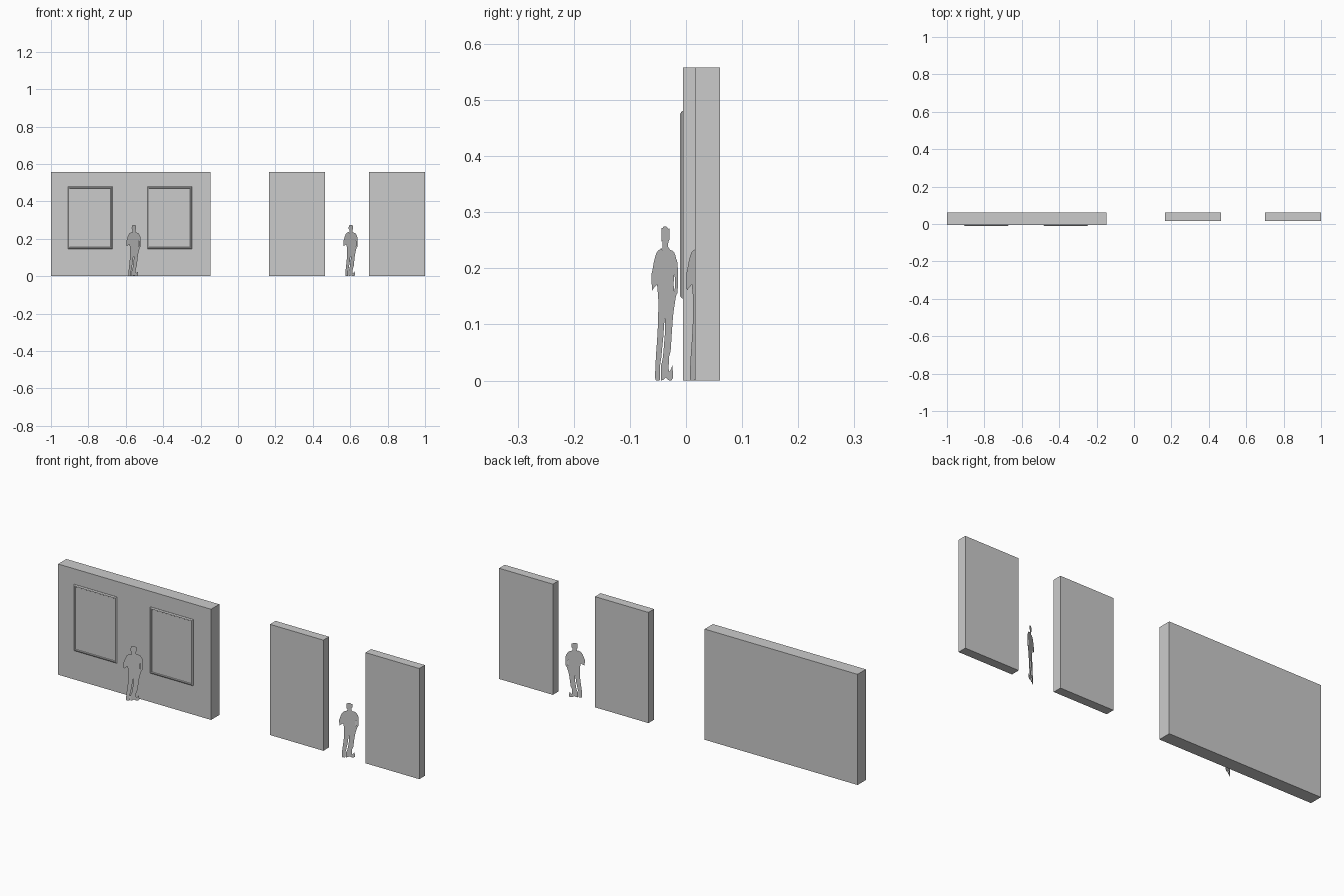
import bpy, bmesh
from mathutils import Matrix, Vector

if "Cube" in bpy.data.objects:
    bpy.data.objects.remove(bpy.data.objects["Cube"])

WALL_FRONT = -0.005
WALL_BACK = 0.061


def link(name, mesh):
    ob = bpy.data.objects.new(name, mesh)
    bpy.context.collection.objects.link(ob)
    return ob


def box(name, x0, x1, y0, y1, z0, z1):
    bm = bmesh.new()
    size = Matrix.Diagonal((x1 - x0, y1 - y0, z1 - z0, 1))
    centre = Matrix.Translation(((x0 + x1) / 2, (y0 + y1) / 2, (z0 + z1) / 2))
    bmesh.ops.create_cube(bm, size=1, matrix=centre @ size)
    me = bpy.data.meshes.new(name)
    bm.to_mesh(me)
    bm.free()
    return link(name, me)


def picture(name, x0, x1, z0, z1):
    """Framed picture: nested rectangles bridged from the wall to the canvas."""
    bm = bmesh.new()
    rings = []
    for inset, y in ((0, WALL_FRONT), (0.0, -0.007), (0.005, -0.011),
                     (0.008, -0.011), (0.010, -0.008)):
        a, b, c, d = x0 + inset, x1 - inset, z0 + inset, z1 - inset
        rings.append([bm.verts.new((x, y, z))
                      for x, z in ((a, c), (b, c), (b, d), (a, d))])
    for r, s in zip(rings, rings[1:]):
        for i in range(4):
            j = (i + 1) % 4
            bm.faces.new((r[i], r[j], s[j], s[i]))
    bm.faces.new(rings[-1])
    bmesh.ops.recalc_face_normals(bm, faces=bm.faces)
    me = bpy.data.meshes.new(name)
    bm.to_mesh(me)
    bm.free()
    return link(name, me)


# Standing person outline: (distance across, height), in hundredths of 0.18
BODY = [(14, 154), (17, 151.5), (18.4, 146), (18, 140), (17, 136), (17.6, 132.5),
        (23, 128), (25, 122), (26.6, 113), (26.8, 103), (26.6, 92), (25, 85),
        (23.8, 78), (22, 65), (20.5, 45), (19.5, 30), (17.5, 14), (18, 9),
        (22, 6), (21.5, 2), (17, 0.8), (14.5, 3), (11, 0.6), (9.6, 5),
        (11.5, 22), (13, 38), (14, 59), (12, 42), (10, 22), (8.8, 10),
        (9, 2), (6.5, 0.3), (4, 2), (4.4, 18), (6, 42), (7, 65), (7, 84),
        (3, 93), (0.3, 101), (1.4, 111), (3, 120), (5.5, 128),
        (10, 132.5), (11.4, 136), (10.2, 141), (10.2, 148), (11.5, 152.5)]
ARM_GAP = [(22.8, 104), (23.8, 99), (23.6, 92), (22.6, 94)]


def person(name, start, end):
    """Flat cut-out figure standing upright between two floor points."""
    curve = bpy.data.curves.new(name, 'CURVE')
    curve.dimensions = '2D'
    curve.fill_mode = 'BOTH'
    curve.resolution_u = 3
    for outline in (BODY, ARM_GAP):
        sp = curve.splines.new('BEZIER')
        sp.bezier_points.add(len(outline) - 1)
        for bp, (u, z) in zip(sp.bezier_points, outline):
            bp.co = (u / 27, z / 561, 0)
            bp.handle_left_type = bp.handle_right_type = 'AUTO'
        sp.use_cyclic_u = True
    tmp = link(name + "_outline", curve)
    bpy.context.view_layer.update()
    dg = bpy.context.evaluated_depsgraph_get()
    me = bpy.data.meshes.new_from_object(tmp.evaluated_get(dg))
    bpy.data.objects.remove(tmp)
    across = Vector(end) - Vector(start)
    for v in me.vertices:
        p = Vector(start) + across * v.co.x
        v.co = (p.x, p.y, max(v.co.y, 0))
    me.name = name
    return link(name, me)


# Walls
box("gallery_wall", -1.0, -0.147, WALL_FRONT, WALL_BACK, 0, 0.558)
box("doorway_wall_left", 0.167, 0.465, 0.016, WALL_BACK, 0, 0.558)
box("doorway_wall_right", 0.70, 1.0, 0.016, WALL_BACK, 0, 0.558)

# Pictures on the gallery wall
for side, x in (("left", -0.91), ("right", -0.485)):
    picture("picture_" + side, x, x + 0.239, 0.146, 0.48)

# Visitors, both turned the same way
for label, x, y in (("gallery", -0.597, -0.062), ("doorway", 0.563, 0.0)):
    person("visitor_" + label, (x, y, 0), (x + 0.077, y + 0.048, 0))
